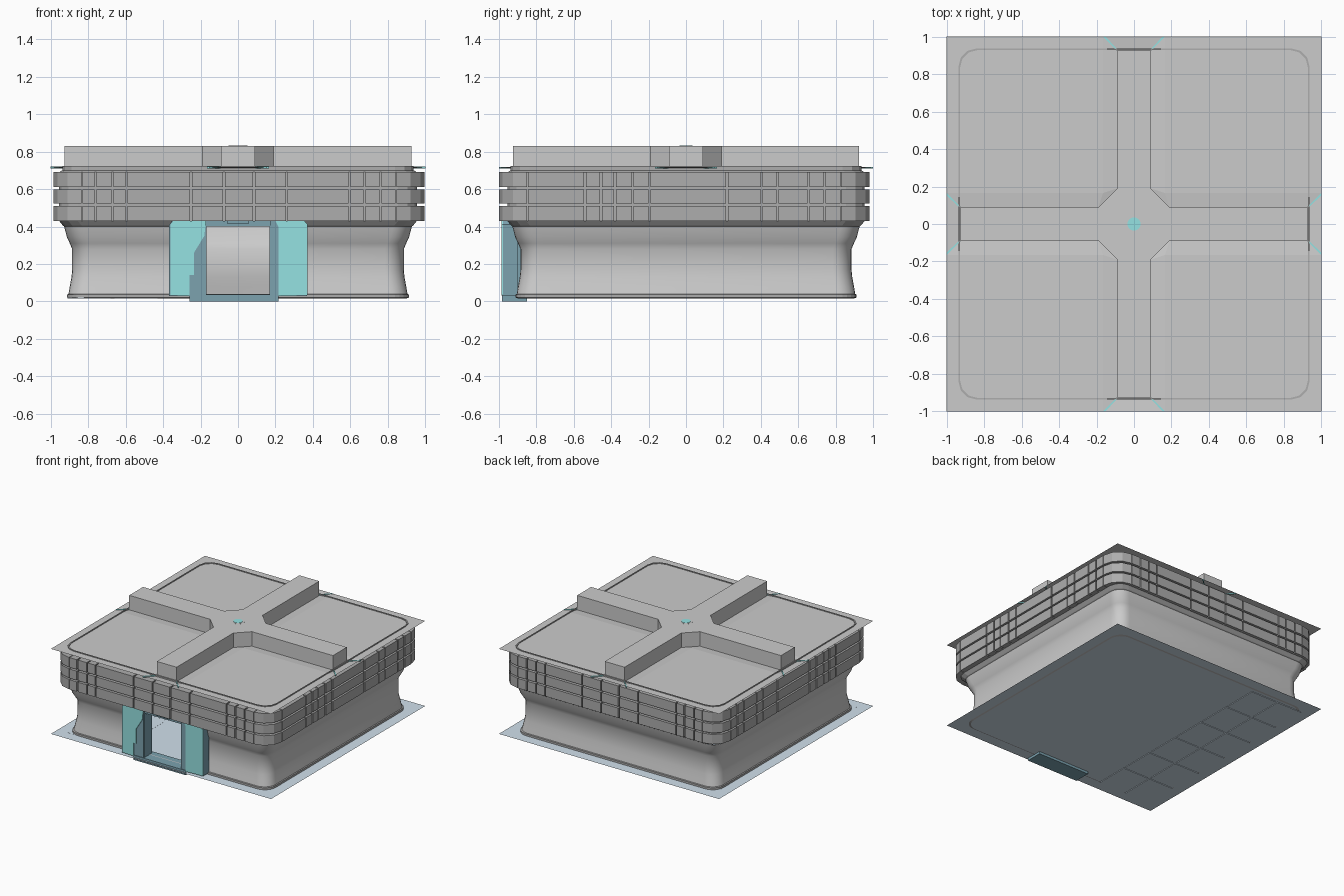
import bpy, bmesh, math

if "Cube" in bpy.data.objects:
    bpy.data.objects.remove(bpy.data.objects["Cube"])


def material(name, rgb):
    m = bpy.data.materials.new(name)
    m.diffuse_color = (*rgb, 1)
    m.use_nodes = True
    m.node_tree.nodes["Principled BSDF"].inputs["Base Color"].default_value = m.diffuse_color
    return m


TEAL = material("teal", (0.30, 0.76, 0.76))
BLUE = material("slate_blue", (0.20, 0.36, 0.43))
FLOOR = material("pale_blue", (0.64, 0.75, 0.84))
DARK = material("dark_grey", (0.42, 0.42, 0.42))


def finish(name, bm, mat=None, smooth=False, normals=True):
    if normals:
        bmesh.ops.recalc_face_normals(bm, faces=bm.faces)
    me = bpy.data.meshes.new(name)
    bm.to_mesh(me)
    bm.free()
    ob = bpy.data.objects.new(name, me)
    bpy.context.collection.objects.link(ob)
    if mat:
        me.materials.append(mat)
    if smooth:
        bpy.ops.object.select_all(action='DESELECT')
        ob.select_set(True)
        bpy.context.view_layer.objects.active = ob
        bpy.ops.object.shade_smooth_by_angle(angle=math.radians(35))
    return ob


def prism(bm, poly, a0, a1, axis='z', bottom=True):
    """Extrude a 2D polygon along z (points x,y) or y (points x,z)."""
    def place(p, a):
        return (p[0], p[1], a) if axis == 'z' else (p[0], a, p[1])
    lo = [bm.verts.new(place(p, a0)) for p in poly]
    hi = [bm.verts.new(place(p, a1)) for p in poly]
    n = len(poly)
    if bottom:
        bm.faces.new(lo)
    bm.faces.new(hi)
    for i in range(n):
        bm.faces.new((lo[i], lo[(i + 1) % n], hi[(i + 1) % n], hi[i]))


def rect(x0, x1, y0, y1):
    return [(x0, y0), (x1, y0), (x1, y1), (x0, y1)]


def turn(p, k):
    for _ in range(k % 4):
        p = (-p[1], p[0])
    return p


def arc(half, r, segs):
    """Corner arc of a rounded square in the +x,+y quadrant."""
    c = half - r
    return [(c + r * math.cos(a), c + r * math.sin(a))
            for a in (i * math.pi / 2 / segs for i in range(segs + 1))]


DOOR = 0.17


def shell(name, profile, r, segs, mat=None, smooth=False, doorway=False):
    """Rounded-square rings joined from a (half width, z) profile."""
    bm = bmesh.new()
    rings = []
    for half, z in profile:
        pts = [turn(p, k) for k in range(4) for p in arc(half, r, segs)]
        cut = 3 * (segs + 1)
        pts[cut:cut] = [(-DOOR, -half), (DOOR, -half)]
        rings.append([bm.verts.new((*p, z)) for p in pts])
    for a, b in zip(rings, rings[1:]):
        n = len(a)
        for i in range(n):
            j = (i + 1) % n
            mid_x = (a[i].co.x + a[j].co.x) / 2
            if doorway and a[i].co.y < -0.8 and a[j].co.y < -0.8 and abs(mid_x) < 0.01:
                continue
            bm.faces.new((a[i], a[j], b[j], b[i]))
    return finish(name, bm, mat, smooth)


# Floor sheet and the inlaid panels showing underneath
bm = bmesh.new()
bm.faces.new([bm.verts.new((*p, 0.02)) for p in rect(-1, 1, -1, 1)])
finish("floor", bm, FLOOR)
bm = bmesh.new()
for i in range(2):
    for j in range(6):
        x, y = -0.92 + 0.25 * i, -0.92 + 0.3 * j
        prism(bm, rect(x + 0.01, x + 0.24, y + 0.01, y + 0.29), 0.015, 0.0205)
finish("floor_panels", bm, FLOOR)

# Waisted lower wall with door opening, plus skirting
shell("lower_wall", [(0.905, 0.04), (0.898, 0.08), (0.889, 0.13), (0.885, 0.17),
                     (0.885, 0.28), (0.898, 0.31), (0.914, 0.345), (0.928, 0.40)],
      0.10, 6, smooth=True, doorway=True)
shell("skirting", [(0.90, 0.016), (0.912, 0.02), (0.912, 0.036), (0.905, 0.04)], 0.10, 6, DARK)

# Backing wall behind the cladding and roof rim
shell("cladding_backing", [(0.928, 0.40), (0.935, 0.405), (0.955, 0.43), (0.955, 0.69),
                           (0.938, 0.70), (0.938, 0.724), (0.930, 0.724), (0.930, 0.70)],
      0.10, 3, DARK)

# Three bands of cladding: flat panels per side and faceted corners
BANDS = [(0.43, 0.51), (0.523, 0.598), (0.612, 0.692)]
OUT, INN, R = 0.99, 0.945, 0.15
FLAT = OUT - R
FRONT = [-0.765, -0.675, -0.6, -0.255, -0.08, 0.08, 0.255, 0.59, 0.67, 0.755]
SIDE = [-0.53, -0.445, -0.37, -0.275, -0.185, 0.23, 0.415, 0.5, 0.665, 0.75]
bm = bmesh.new()
g = 0.005
for z0, z1 in BANDS:
    for k in range(4):
        seams = [-FLAT] + (SIDE if k % 2 == 0 else FRONT) + [FLAT]
        # rotated sides start on +x; the seam order stays along +x and +y
        flip = -1 if k in (1, 2) else 1
        for s0, s1 in zip(seams, seams[1:]):
            a, b = sorted((flip * s0, flip * s1))
            poly = [turn(p, k) for p in rect(INN, OUT, a + g, b - g)]
            prism(bm, poly, z0, z1)
        corner = arc(OUT, R, 3) + arc(INN, R - (OUT - INN), 3)[::-1]
        prism(bm, [turn(p, k) for p in corner], z0, z1)
# the cladding sits slightly forward and to the right
bmesh.ops.translate(bm, verts=bm.verts, vec=(0.005, -0.01, 0))
finish("cladding_panels", bm, DARK)

# Roof sheet: four quarter panels, sloped borders and beam end pieces
ZR, ZB, W, B, E = 0.718, 0.711, 0.165, 0.09, 0.925
bm = bmesh.new()
for k in range(4):
    def face(pts):
        bm.faces.new([bm.verts.new((*turn(p[:2], k), p[2])) for p in pts])
    face([(W, W, ZR), (1, W, ZR), (1, 1, ZR), (W, 1, ZR)])
    face([(0.19, B, ZB), (E, B, ZB), (1, W, ZR), (W, W, ZR)])
    face([(W, W, ZR), (W, 1, ZR), (B, E, ZB), (B, 0.19, ZB)])
    face([(0.19, B, ZB), (W, W, ZR), (B, 0.19, ZB)])
    face([(E, -B, ZB), (1, -W, ZR), (1, W, ZR), (E, B, ZB)])
bmesh.ops.remove_doubles(bm, verts=bm.verts, dist=0.0005)
bmesh.ops.recalc_face_normals(bm, faces=bm.faces)
if sum(f.normal.z for f in bm.faces) < 0:
    bmesh.ops.reverse_faces(bm, faces=bm.faces)
finish("roof_sheet", bm, normals=False)

# Raised cross beam, hollow below
bm = bmesh.new()
cross = [turn(p, k) for k in range(4) for p in [(E, -B), (E, B), (0.19, B), (B, 0.19)]]
prism(bm, cross, ZB, 0.83, bottom=False)
finish("roof_cross_beam", bm)

# Round lamp at the crossing and teal strips at the beam ends
for name, rad, top, mat in (("lamp_ring", 0.05, 0.8315, None), ("lamp_lens", 0.035, 0.833, TEAL)):
    bm = bmesh.new()
    circle = [(rad * math.cos(i * math.pi / 12), rad * math.sin(i * math.pi / 12)) for i in range(24)]
    prism(bm, circle, 0.822, top)
    finish(name, bm, mat)
bm = bmesh.new()
for k in range(4):
    for s in (-1, 1):
        strip = [(E, s * B), (1, s * W), (1, s * (W - 0.012)), (E + 0.01, s * B)]
        prism(bm, [turn(p, k) for p in strip], 0.709, 0.7195)
finish("light_strips", bm, TEAL)

# Door surround: side housings, jambs, lintel and sill
bm = bmesh.new()
for s in (-1, 1):
    housing = [(0.17, 0.03), (0.368, 0.03), (0.368, 0.41), (0.35, 0.43), (0.17, 0.43)]
    prism(bm, [(s * x, z) for x, z in housing], -0.98, -0.90, 'y')
    prism(bm, rect(*sorted((s * 0.168, s * 0.215)), 0.03, 0.405), -0.975, -0.875, 'y')
prism(bm, rect(-0.172, 0.172, 0.40, 0.43), -0.97, -0.90, 'y')
prism(bm, rect(-0.06, 0.06, 0.415, 0.436), -0.982, -0.95, 'y')
prism(bm, rect(-0.26, 0.215, 0.0, 0.038), -0.985, -0.85, 'y')
finish("door_surround", bm, BLUE)

# Teal door fascias: stepped on the left, plain on the right
bm = bmesh.new()
prism(bm, [(-0.36, 0.035), (-0.26, 0.03), (-0.26, 0.14), (-0.235, 0.14), (-0.235, 0.26),
           (-0.18, 0.35), (-0.17, 0.43), (-0.345, 0.43), (-0.36, 0.41)], -0.986, -0.978, 'y')
prism(bm, [(0.215, 0.03), (0.372, 0.035), (0.372, 0.41), (0.355, 0.43), (0.20, 0.43),
           (0.215, 0.40)], -0.986, -0.978, 'y')
finish("door_fascias", bm, TEAL)
